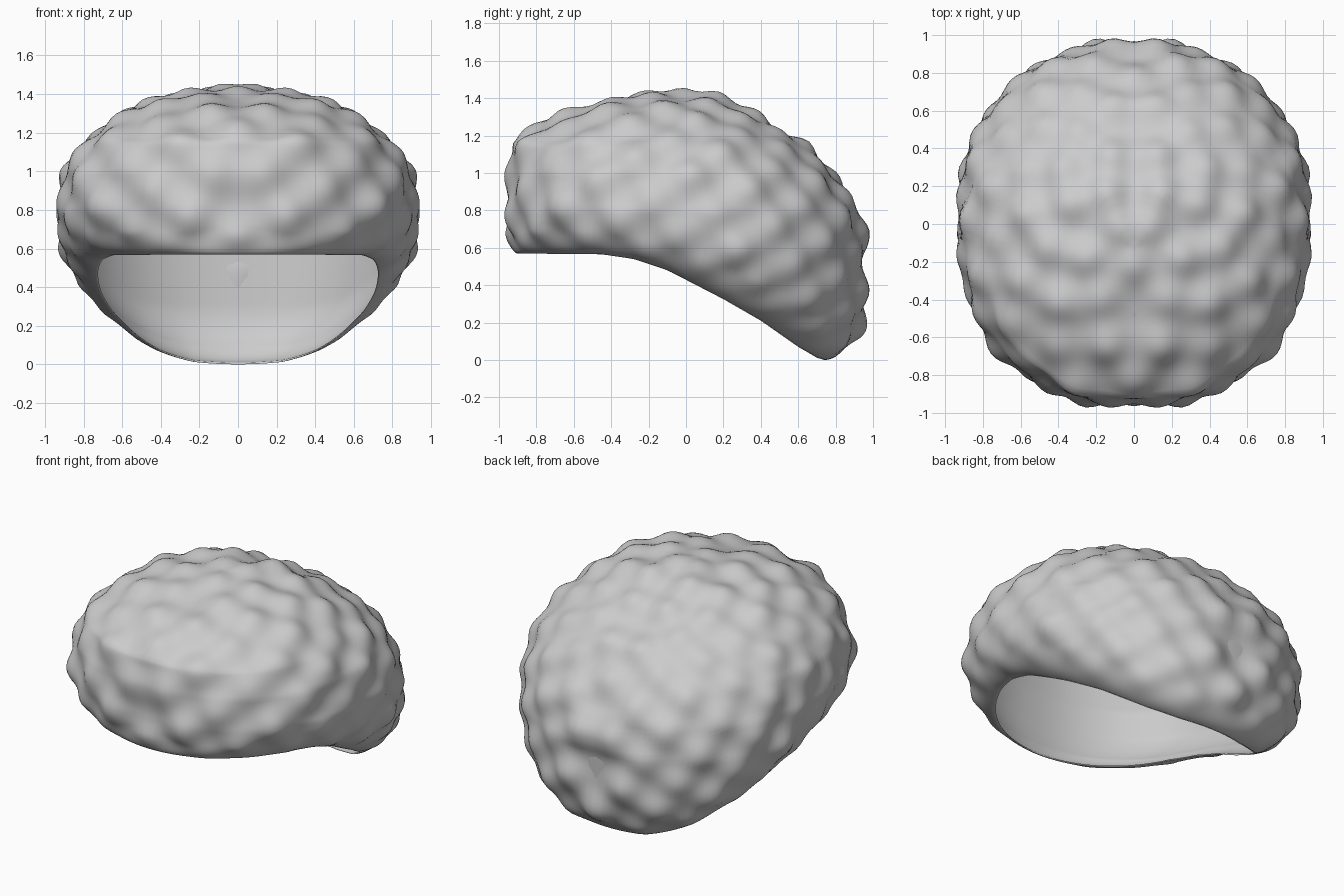
import bpy, bmesh, math, random
from mathutils import Vector, kdtree

cube = bpy.data.objects.get("Cube")
if cube:
    bpy.data.objects.remove(cube, do_unlink=True)
random.seed(9)

COLS, ROWS, TOP, LINING = 160, 76, 1.425, 0.03

# Dome sections: height, front y, back y, half width
SECTIONS = [
    (1.425, -0.12, -0.12, 0.0), (1.40, -0.38, 0.18, 0.29),
    (1.35, -0.57, 0.31, 0.48), (1.25, -0.77, 0.49, 0.66),
    (1.15, -0.92, 0.65, 0.78), (1.00, -0.95, 0.79, 0.885),
    (0.80, -0.965, 0.915, 0.935), (0.60, -0.965, 0.965, 0.93),
    (0.30, -0.96, 0.955, 0.90), (0.00, -0.95, 0.93, 0.87)]
# Hairline height along y
HAIRLINE = [(-0.95, 0.57), (-0.45, 0.565), (-0.28, 0.54), (-0.1, 0.48),
            (0.2, 0.325), (0.4, 0.21), (0.6, 0.07), (0.70, 0.012), (0.74, 0.0)]


def interp(table, v):
    """Piecewise linear lookup; the first column rises."""
    if v <= table[0][0]:
        return table[0][1:]
    for a, b in zip(table, table[1:]):
        if v <= b[0]:
            t = (v - a[0]) / (b[0] - a[0])
            return tuple(p + (q - p) * t for p, q in zip(a[1:], b[1:]))
    return table[-1][1:]


# Indexing by root of depth keeps the crown round
DOME = [(math.sqrt(TOP - z), f, b, w) for z, f, b, w in SECTIONS]


def power(v, e):
    return math.copysign(abs(v) ** e, v)


def shell_point(angle, u):
    """Point on the smooth shell and its height above the hairline."""
    s, c = math.sin(angle), math.cos(angle)
    rim_x, rim_y = 0.725 * s, -0.08 + 0.82 * c
    rim_z = interp(HAIRLINE, rim_y)[0]
    z = rim_z + (TOP - rim_z) * (1 - math.cos(math.pi * u)) / 2
    front, back, width = interp(DOME, math.sqrt(max(0, TOP - z)))
    x = width * power(s, 0.9)
    y = (front + back) / 2 + (back - front) / 2 * power(c, 0.9)
    # Roll the lower edge inward
    h = z - rim_z
    k = math.sqrt(1 - (1 - min(h / 0.28, 1)) ** 2)
    return Vector((rim_x + (x - rim_x) * k, rim_y + (y - rim_y) * k, z)), h


# Curl centres spread evenly, mirrored left to right
centre = Vector((0, -0.02, 0.5))
curls = []
COUNT = 215
for i in range(COUNT):
    z = 1 - 2 * (i + 0.5) / COUNT
    a = i * math.pi * (3 - math.sqrt(5))
    r = math.sqrt(1 - z * z)
    p = Vector((r * math.cos(a), r * math.sin(a), z))
    size = random.uniform(0.8, 1.2)
    if abs(p.x) < 0.08:
        if p.x > 0:
            curls.append((Vector((0, p.y, p.z)).normalized(), size))
    elif p.x > 0:
        curls += [(p, size), (Vector((-p.x, p.y, p.z)), size)]
tree = kdtree.KDTree(len(curls))
for i, (p, size) in enumerate(curls):
    tree.insert(p, i)
tree.balance()


def curl_height(co):
    near = tree.find_n((co - centre).normalized(), 6)
    lump = sum(curls[i][1] * math.exp(-(d / 0.115) ** 2) for p, i, d in near)
    return 0.066 * min(lump, 1.2) - 0.04


# Outer shell from hairline to crown
bm = bmesh.new()
rings, rises, heights = [], [], []
for j in range(ROWS):
    ring = []
    for i in range(COLS):
        co, h = shell_point(2 * math.pi * i / COLS, j / ROWS)
        ring.append(bm.verts.new(co))
        rises.append(curl_height(co) * min(1, h / 0.12))
        heights.append(h)
    rings.append(ring)
crown = bm.verts.new((0, -0.12, TOP))
rises.append(curl_height(crown.co))
heights.append(1)


def skin(rows, tip, flip):
    """Join rows of vertices with quads and close them at the tip."""
    for i in range(COLS):
        n = (i + 1) % COLS
        loops = [(lo[n], lo[i], hi[i], hi[n]) for lo, hi in zip(rows, rows[1:])]
        loops.append((rows[-1][n], rows[-1][i], tip))
        for loop in loops:
            bm.faces.new(loop[::-1] if flip else loop)


skin(rings, crown, False)
bm.normal_update()
outer = list(bm.verts)
normals = [v.normal.copy() for v in outer]

# Smooth lining just inside, sharing the hairline edge
lining = {v: bm.verts.new(v.co - n * LINING * min(1, 0.3 + h / 0.1))
          for v, n, h in zip(outer[COLS:], normals[COLS:], heights[COLS:])}
skin([rings[0]] + [[lining[v] for v in ring] for ring in rings[1:]],
     lining[crown], True)

# Push the curls out along the outer surface
for v, n, rise in zip(outer, normals, rises):
    v.co += n * rise
for f in bm.faces:
    f.smooth = True

mesh = bpy.data.meshes.new("curly_hair")
bm.to_mesh(mesh)
bm.free()
hair = bpy.data.objects.new("curly_hair", mesh)
bpy.context.collection.objects.link(hair)

# Single plain grey
grey = bpy.data.materials.new("light_grey")
grey.use_nodes = True
colour = (0.6, 0.6, 0.6, 1)
grey.diffuse_color = colour
grey.node_tree.nodes["Principled BSDF"].inputs["Base Color"].default_value = colour
mesh.materials.append(grey)
